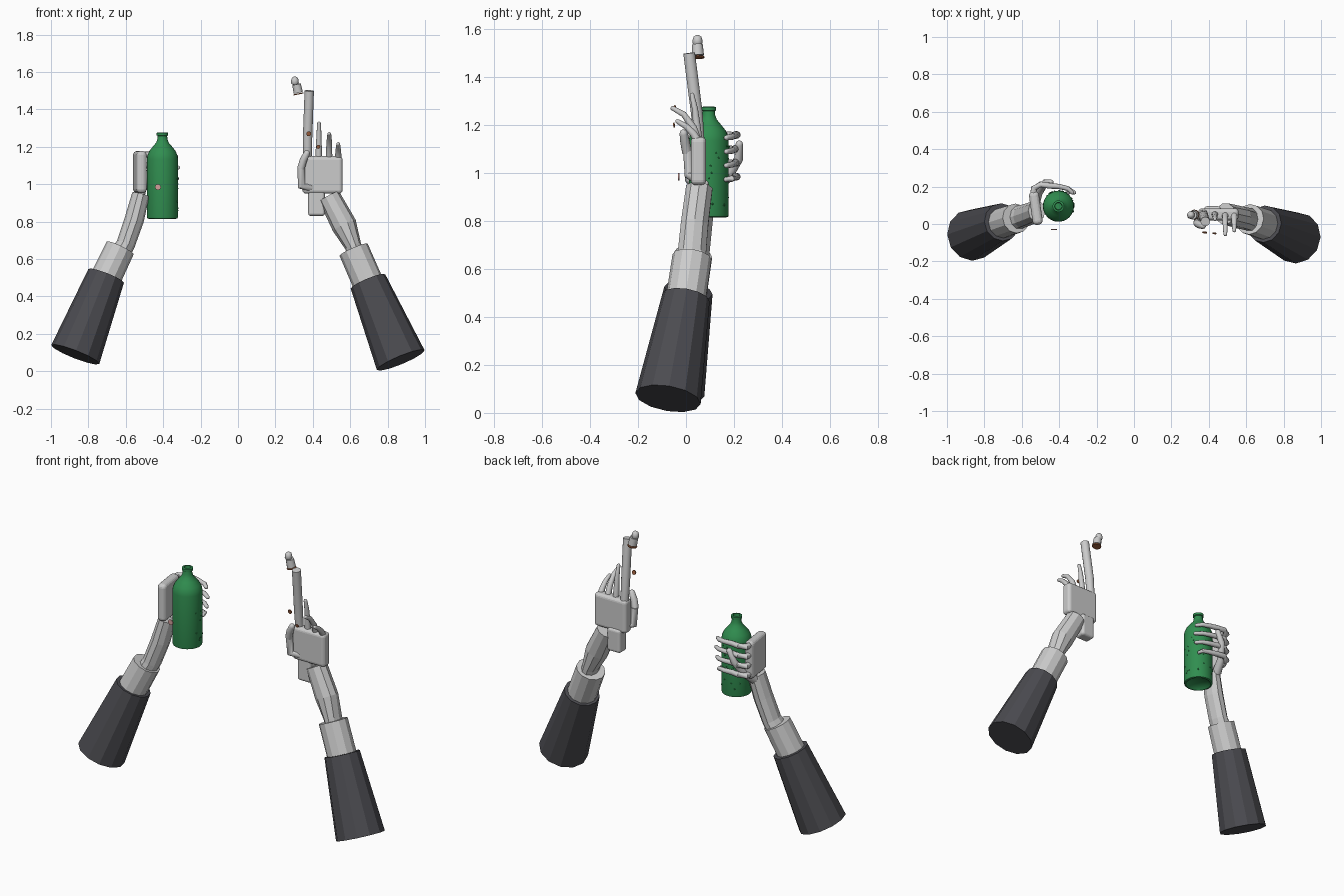
import bpy, bmesh, math, random
from mathutils import Vector, Matrix

if "Cube" in bpy.data.objects:
    bpy.data.objects.remove(bpy.data.objects["Cube"])

random.seed(4)


def material(name, rgb):
    m = bpy.data.materials.new(name)
    m.diffuse_color = (*rgb, 1)
    m.use_nodes = True
    m.node_tree.nodes["Principled BSDF"].inputs["Base Color"].default_value = m.diffuse_color
    return m


CLOTH = material("dark_cloth", (0.07, 0.07, 0.08))
GLASS = material("green_glass", (0.03, 0.27, 0.08))
BROWN = material("brown_flesh", (0.35, 0.12, 0.05))
PINK = material("pink_flesh", (0.65, 0.35, 0.33))


def finish(bm, name, mat=None, smooth=False):
    bmesh.ops.recalc_face_normals(bm, faces=bm.faces)
    me = bpy.data.meshes.new(name)
    bm.to_mesh(me)
    bm.free()
    ob = bpy.data.objects.new(name, me)
    bpy.context.collection.objects.link(ob)
    if mat:
        me.materials.append(mat)
    if smooth:
        bpy.ops.object.select_all(action='DESELECT')
        ob.select_set(True)
        bpy.context.view_layer.objects.active = ob
        bpy.ops.object.shade_smooth_by_angle(angle=math.radians(40))
    return ob


def tube(name, pts, radii, n=10, mat=None, smooth=False, rounded=False):
    """Capped loft along a path; a radius is a number or an (a, b) pair."""
    P = [Vector(p) for p in pts]
    R = [r if isinstance(r, tuple) else (r, r) for r in radii]
    if rounded:
        d = (P[-1] - P[-2]).normalized()
        a, b = R[-1]
        P += [P[-1] + d * a * 0.6, P[-1] + d * a * 0.95]
        R += [(a * 0.8, b * 0.8), (a * 0.3, b * 0.3)]
    bm, rings = bmesh.new(), []
    for i, p in enumerate(P):
        d = (P[min(i + 1, len(P) - 1)] - P[max(i - 1, 0)]).normalized()
        q = Vector((0, 0, 1)).rotation_difference(d)
        rings.append([bm.verts.new(p + q @ Vector((R[i][0] * math.cos(t), R[i][1] * math.sin(t), 0)))
                      for t in (2 * math.pi * k / n for k in range(n))])
    for a, b in zip(rings, rings[1:]):
        for k in range(n):
            bm.faces.new((a[k], a[(k + 1) % n], b[(k + 1) % n], b[k]))
    bm.faces.new(rings[0])
    bm.faces.new(rings[-1])
    return finish(bm, name, mat, smooth)


def block(name, centre, size, bevel, rot=0.0):
    bm = bmesh.new()
    bmesh.ops.create_cube(bm, size=1, matrix=Matrix.Diagonal((*size, 1)))
    bmesh.ops.bevel(bm, geom=bm.edges[:], offset=bevel, segments=4, profile=0.5, affect='EDGES')
    ob = finish(bm, name)
    ob.location = centre
    ob.rotation_euler.z = rot
    return ob


def disc(name, centre, normal, mat, r=0.013):
    d = Vector(normal).normalized() * 0.003
    c = Vector(centre)
    tube(name, [c - d, c + d], [r, r], 12, mat)


# Sleeves, cuffs and wrists
tube("left_sleeve", [(-.87, -.06, .09), (-.705, .01, .51)], [.138, .102], 12, CLOTH)
tube("right_sleeve", [(.87, -.075, .06), (.695, 0, .48)], [.138, .1], 12, CLOTH)
tube("left_cuff", [(-.72, .0, .47), (-.63, .03, .66)], [.083, .08], 12)
tube("right_cuff", [(.705, -.005, .45), (.618, .025, .65)], [.083, .082], 12)
tube("left_wrist", [(-.635, .03, .62), (-.60, .04, .68), (-.555, .055, .81), (-.52, .07, .945)],
     [(.055, .065), (.05, .062), (.052, .06), (.047, .058)], 10)
tube("right_wrist", [(.635, .02, .61), (.615, .025, .67), (.568, .035, .78), (.487, .055, .935)],
     [(.045, .062), (.045, .062), (.068, .06), (.06, .058)], 10)

# Pointing hand
block("right_palm", (.452, .052, 1.05), (.215, .064, .2), .02)
block("right_hand_heel", (.42, .06, .9), (.09, .07, .14), .016)
tube("right_index_finger", [(.372, .055, 1.13), (.372, .045, 1.25), (.381, .013, 1.5)],
     [.023, .025, .025], 14, smooth=True)
curled = {"middle": [(.432, .052, 1.13), (.432, .045, 1.2), (.433, .037, 1.27), (.433, .025, 1.325)],
          "ring": [(.487, .05, 1.13), (.487, .03, 1.19), (.488, -.01, 1.245), (.488, -.055, 1.27)],
          "little": [(.536, .05, 1.13), (.536, .03, 1.165), (.536, 0, 1.195), (.536, -.035, 1.215)]}
for name, pts in curled.items():
    tube(f"right_{name}_finger", pts, [.018, .016, .013, .01], 10, smooth=True, rounded=True)
tube("right_thumb_base", [(.40, .045, .98), (.34, .015, .99), (.337, .008, 1.09)], [.024, .021, .02], 12, smooth=True)
tube("right_thumb_tip", [(.337, .004, 1.085), (.35, -.004, 1.13), (.368, -.01, 1.165)],
     [.02, .02, .017], 12, smooth=True, rounded=True)

# Severed fingertip above the pointing finger
tube("fingertip", [(.322, .05, 1.49), (.313, .047, 1.535)], [.025, .023], 12, smooth=True)
tube("fingertip_ball", [(.304, .048, 1.533), (.304, .048, 1.542), (.304, .048, 1.556)],
     [.015, .021, .02], 12, smooth=True, rounded=True)
disc("fingertip_cut", (.323, .05, 1.483), (-.2, 0, 1), BROWN, .027)

# Loose flesh discs
disc("loose_disc_a", (.378, -.045, 1.27), (.1, 1, .2), BROWN)
disc("loose_disc_b", (.43, -.05, 1.2), (.1, 1, .2), BROWN, .01)
disc("loose_disc_c", (-.428, -.03, .985), (0, 1, 0), PINK, .016)

# Gripping hand
block("left_palm", (-.525, .085, 1.065), (.054, .18, .225), .022, math.radians(8))
for i, name in enumerate(("index", "middle", "ring", "little")):
    z = 1.155 - i * .058
    dx = (0, .01, .004, -.02)[i]
    tube(f"left_{name}_finger",
         [(-.54, .14, z), (-.535, .19, z), (-.5, .212, z + .004), (-.455, .205, z + .004), (-.4, .2, z),
          (-.355, .19, z - .004), (-.33 + dx, .168, z - .008)],
         [.018, .018, .016, .016, .014, .013, .011], 10, smooth=True, rounded=True)
tube("left_thumb", [(-.53, .11, .93), (-.51, .17, .98), (-.475, .22, 1.06), (-.445, .222, 1.12)],
     [.027, .023, .019, .016], 12, smooth=True, rounded=True)

# Bottle, lathed from its profile
C = Vector((-.404, .095, 0))
profile = [(0, .835), (.055, .83), (.072, .815), (.081, .818), (.083, .828), (.083, 1.135), (.08, 1.155),
           (.07, 1.178), (.05, 1.203), (.034, 1.222), (.027, 1.24), (.025, 1.258), (.031, 1.261),
           (.031, 1.275), (.02, 1.277), (.018, 1.25), (0, 1.25)]
bm = bmesh.new()
vs = [bm.verts.new((C.x + r, C.y, z)) for r, z in profile]
es = [bm.edges.new(p) for p in zip(vs, vs[1:])]
bmesh.ops.spin(bm, geom=vs + es, cent=C, axis=(0, 0, 1), angle=2 * math.pi, steps=32)
bmesh.ops.remove_doubles(bm, verts=bm.verts, dist=1e-5)
finish(bm, "bottle", GLASS, True)

# Droplets on the glass
bm = bmesh.new()
for k in range(26):
    a = random.uniform(-.5, 2.4)
    p = C + Vector((.083 * math.cos(a), .083 * math.sin(a), random.uniform(.84, 1.14)))
    bmesh.ops.create_icosphere(bm, subdivisions=1, radius=random.uniform(.003, .006),
                               matrix=Matrix.Translation(p))
finish(bm, "bottle_droplets", GLASS, True)
